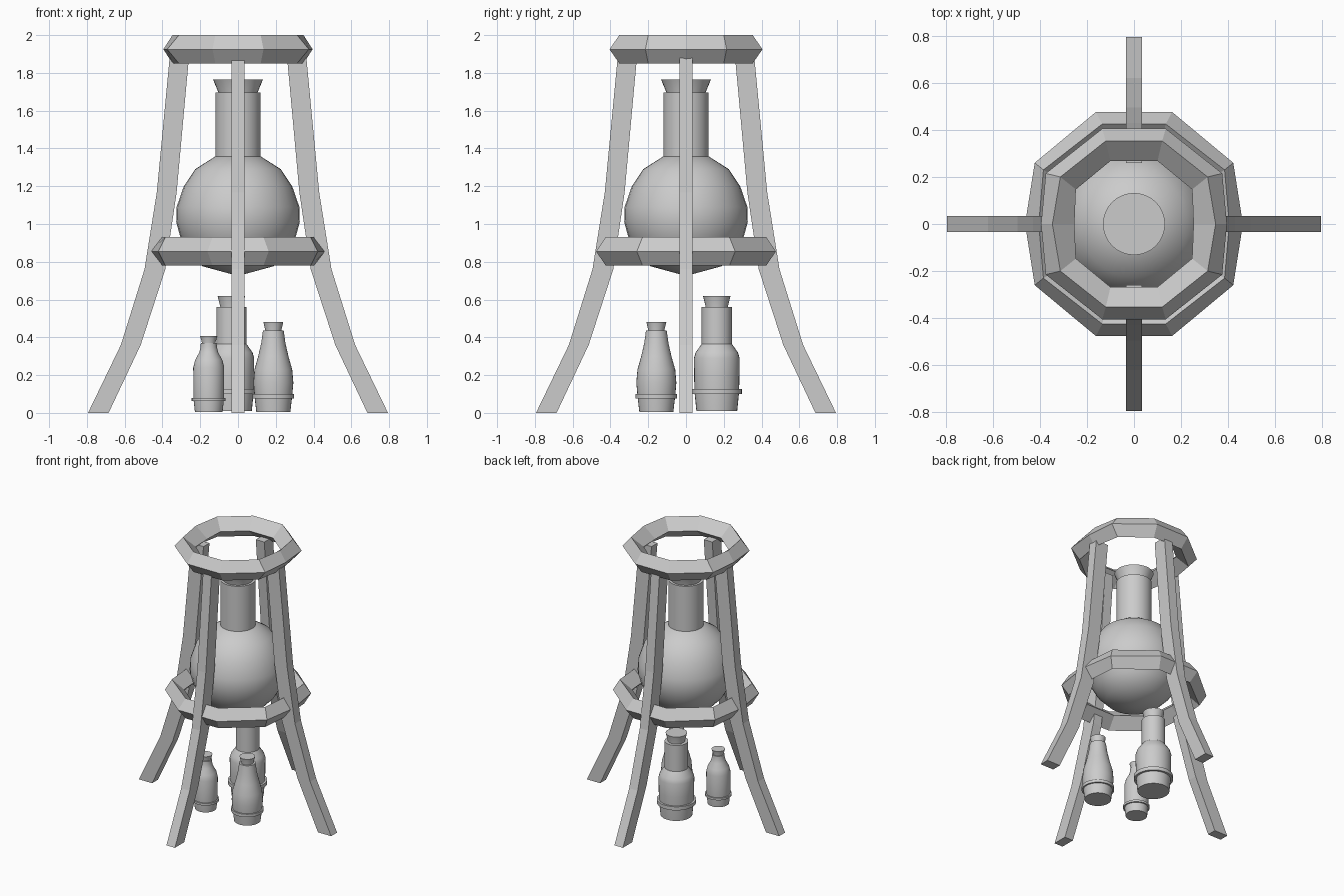
import bpy, bmesh
from math import sin, cos, pi, radians

if "Cube" in bpy.data.objects:
    bpy.data.objects.remove(bpy.data.objects["Cube"])


def make(name, verts, faces, smooth=False, loc=(0, 0, 0)):
    me = bpy.data.meshes.new(name)
    me.from_pydata(verts, [], faces)
    bm = bmesh.new()
    bm.from_mesh(me)
    bmesh.ops.remove_doubles(bm, verts=bm.verts, dist=1e-5)
    bmesh.ops.recalc_face_normals(bm, faces=bm.faces)
    bm.to_mesh(me)
    bm.free()
    ob = bpy.data.objects.new(name, me)
    ob.location = loc
    bpy.context.collection.objects.link(ob)
    if smooth:
        bpy.ops.object.select_all(action='DESELECT')
        ob.select_set(True)
        bpy.context.view_layer.objects.active = ob
        bpy.ops.object.shade_smooth_by_angle(angle=radians(35))
    return ob


def lathe(name, profile, loc=(0, 0, 0), n=32):
    """Closed solid of revolution from (radius, height) points."""
    m = len(profile)
    verts = [(r * cos(2 * pi * i / n), r * sin(2 * pi * i / n), z)
             for r, z in profile for i in range(n)]
    faces = [(j * n + i, j * n + (i + 1) % n, (j + 1) * n + (i + 1) % n, (j + 1) * n + i)
             for j in range(m - 1) for i in range(n)]
    if profile[0][0] > 0:
        faces.append(tuple(range(n)))
    if profile[-1][0] > 0:
        faces.append(tuple(range((m - 1) * n, m * n)))
    return make(name, verts, faces, True, loc)


def ring(name, quarters, z, h):
    """Ten-sided ring with a diamond section: outer, ridge, inner, lower ridge."""
    verts = []
    for q, dz in zip((0, 1, 2, 1), (0, h, 0, -h)):
        (ax, ay), (bx, by), cx = quarters[q]
        loop = [(cx, 0), (bx, by), (ax, ay), (-ax, ay), (-bx, by),
                (-cx, 0), (-bx, -by), (-ax, -ay), (ax, -ay), (bx, -by)]
        verts += [(x, y, z + dz) for x, y in loop]
    faces = [(k * 10 + i, k * 10 + (i + 1) % 10,
              (k + 1) % 4 * 10 + (i + 1) % 10, (k + 1) % 4 * 10 + i)
             for k in range(4) for i in range(10)]
    return make(name, verts, faces)


# Stand rings
ring("top_ring", [((.135, .405), (.375, .215), .395),
                  ((.12, .353), (.313, .20), .347),
                  ((.10, .268), (.247, .147), .253)], 1.925, .075)
ring("lower_ring", [((.162, .476), (.422, .26), .463),
                    ((.135, .425), (.385, .23), .405),
                    ((.115, .345), (.315, .185), .33)], .855, .075)

# Splayed legs: (inner, outer, z) along each leg
path = [(.685, .794, 0), (.515, .62, .36), (.385, .495, .76),
        (.325, .43, 1.167), (.26, .362, 1.88)]
w = .035
for side, a in zip(("right", "back", "left", "front"), range(4)):
    verts = [(x, y, z) for ri, ro, z in path
             for x, y in ((ri, -w), (ro, -w), (ro, w), (ri, w))]
    faces = [(k * 4 + i, k * 4 + (i + 1) % 4, k * 4 + 4 + (i + 1) % 4, k * 4 + 4 + i)
             for k in range(4) for i in range(4)] + [(0, 1, 2, 3), (16, 17, 18, 19)]
    leg = make(side + "_leg", verts, faces)
    leg.rotation_euler.z = a * pi / 2

# Large round flask with neck and stopper
lathe("flask_body", [(0, .725), (.19, .777), (.26, .85), (.305, .93), (.327, 1.01),
                     (.325, 1.09), (.287, 1.20), (.227, 1.29), (.117, 1.36), (0, 1.375)])
lathe("flask_neck", [(.12, 1.34), (.12, 1.695)])
lathe("flask_stopper", [(.10, 1.66), (.103, 1.695), (.132, 1.765)])

# Small bottles: body profile, band (radius, z0, z1), cork (r0, r1, z0, z1), position
bottles = {
    "tall_bottle": ([(.108, .01), (.118, .11), (.12, .19), (.121, .29), (.112, .32),
                     (.08, .365), (.08, .56)],
                    (.133, .10, .127), (.058, .073, .56, .62), (-.035, .163, 0)),
    "medium_bottle": ([(.09, .005), (.1, .09), (.106, .16), (.1, .23), (.08, .30),
                       (.064, .37), (.055, .435)],
                      (.11, .077, .099), (.042, .053, .435, .482), (.187, -.157, 0)),
    "short_bottle": ([(.073, .005), (.081, .075), (.082, .24), (.072, .28), (.05, .32),
                      (.043, .35), (.042, .37)],
                     (.09, .064, .08), (.035, .046, .37, .408), (-.155, -.16, 0)),
}
for name, (body, (br, b0, b1), (c0, c1, z0, z1), loc) in bottles.items():
    lathe(name, body, loc)
    lathe(name + "_band", [(br, b0), (br, b1)], loc)
    lathe(name + "_cork", [(c0, z0 - .02), (c0, z0), (c1, z1)], loc)
